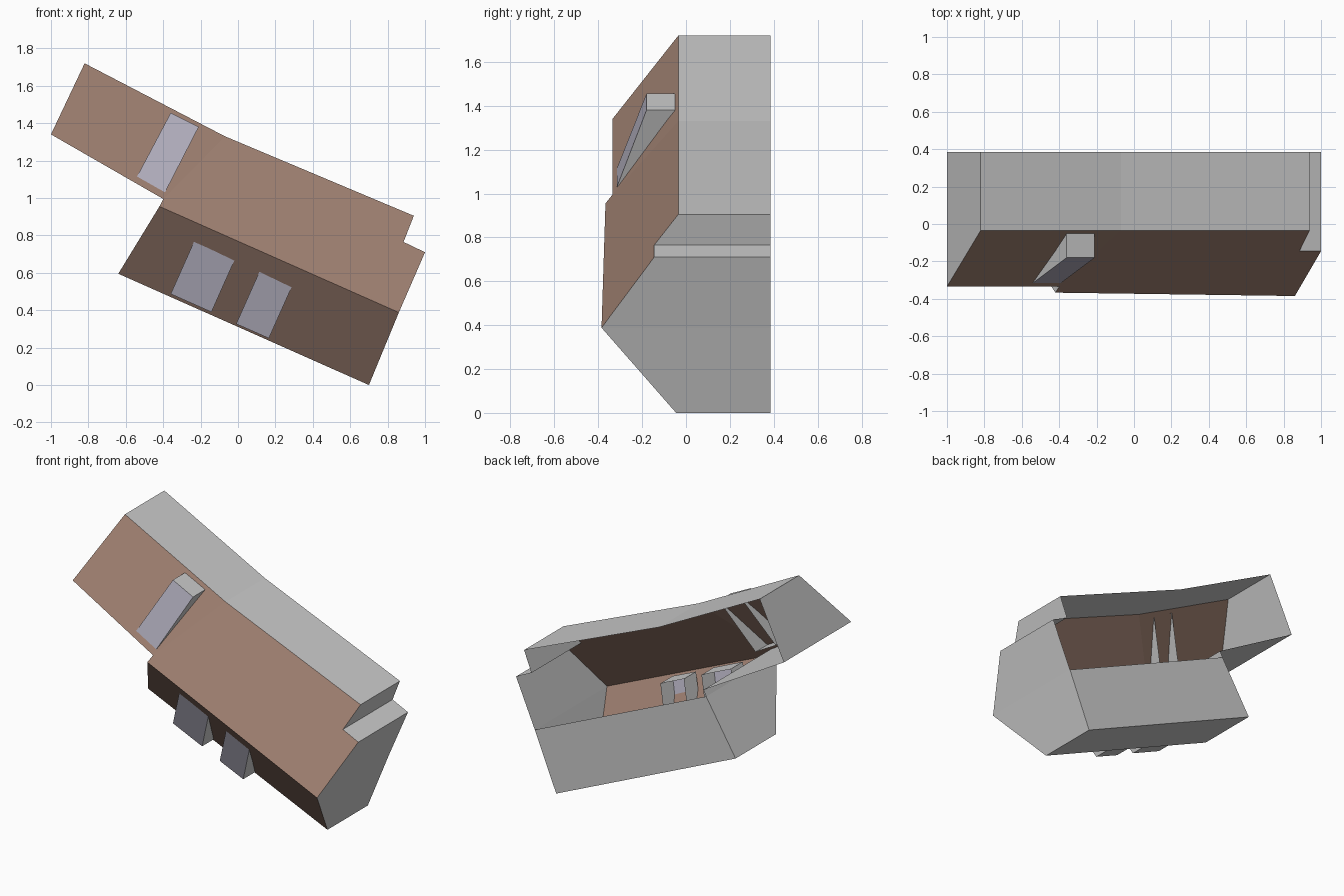
import bpy

if "Cube" in bpy.data.objects:
    bpy.data.objects.remove(bpy.data.objects["Cube"])

BACK = 0.385


def material(name, rgb):
    m = bpy.data.materials.new(name)
    m.diffuse_color = (*rgb, 1)
    m.use_nodes = True
    m.node_tree.nodes["Principled BSDF"].inputs["Base Color"].default_value = m.diffuse_color
    return m


roof_brown = material("roof brown", (0.352, 0.220, 0.168))
wall_grey = material("wall grey", (0.60, 0.60, 0.60))
glass = material("pale lavender", (0.46, 0.44, 0.53))


def build(name, faces, mats, indices=None):
    """Make an object from faces given as lists of points, sharing equal points."""
    verts, index = [], {}
    polys = []
    for face in faces:
        poly = []
        for p in face:
            p = tuple(round(c, 4) for c in p)
            if p not in index:
                index[p] = len(verts)
                verts.append(p)
            poly.append(index[p])
        polys.append(poly)
    mesh = bpy.data.meshes.new(name)
    mesh.from_pydata(verts, [], polys)
    for m in mats:
        mesh.materials.append(m)
    for i, f in enumerate(mesh.polygons):
        f.material_index = indices[i] if indices else 0
    obj = bpy.data.objects.new(name, mesh)
    bpy.context.collection.objects.link(obj)
    return obj


def at_back(p):
    return (p[0], BACK, p[2])


# Outline corners, clockwise seen from the front
A = (-0.82, -0.035, 1.72)
B = (-0.07, -0.035, 1.33)
C = (0.94, -0.035, 0.905)
D = (0.885, -0.145, 0.765)
E = (1.0, -0.145, 0.71)
F = (0.86, -0.385, 0.388)
K = (0.70, -0.045, 0.0)
J = (-0.64, -0.045, 0.595)
G = (-0.42, -0.367, 0.955)
H = (-0.40, -0.335, 0.995)
I = (-1.0, -0.335, 1.34)

# Sloping brown front: two upper planes and the one turned under
build("upper_roof_slope", [[I, H, B, A], [H, G, F, E, D, C, B]], [roof_brown])
build("lower_roof_slope", [[G, J, K, F]], [roof_brown])

# Walls run straight back from the outline, open at the upper back
ring = [A, B, C, D, E, F, K, J, G, H, I]
build("outer_walls",
      [[p, q, at_back(q), at_back(p)] for p, q in zip(ring, ring[1:] + ring[:1])],
      [wall_grey])
build("lower_back_panel", [[at_back(p) for p in (F, K, J, G)]], [wall_grey])


def dormer(name, tl, tr, br, bl, depth=0.13):
    """Slanted window with grey cheeks going straight back through the slope."""
    loop = [tl, tr, br, bl]
    back = [(x, y + depth, z) for x, y, z in loop]
    faces = [loop[::-1]]
    for i in range(4):
        j = (i + 1) % 4
        faces.append([loop[i], loop[j], back[j], back[i]])
    build(name, faces, [glass, wall_grey], [0, 1, 1, 1, 1])


# Upper dormer
dormer("upper_dormer", (-0.36, -0.18, 1.455), (-0.21, -0.18, 1.38),
       (-0.39, -0.315, 1.03), (-0.54, -0.315, 1.115))

# Lower dormers, whose tops run on inside the slope
up = (0.165, -0.148, 0.37)
for name, bl, br in (("lower_dormer_left", (-0.36, -0.18, 0.487), (-0.142, -0.18, 0.39)),
                     ("lower_dormer_right", (-0.01, -0.18, 0.327), (0.165, -0.18, 0.25))):
    tl, tr = [tuple(a + b for a, b in zip(p, up)) for p in (bl, br)]
    dormer(name, tl, tr, br, bl)
